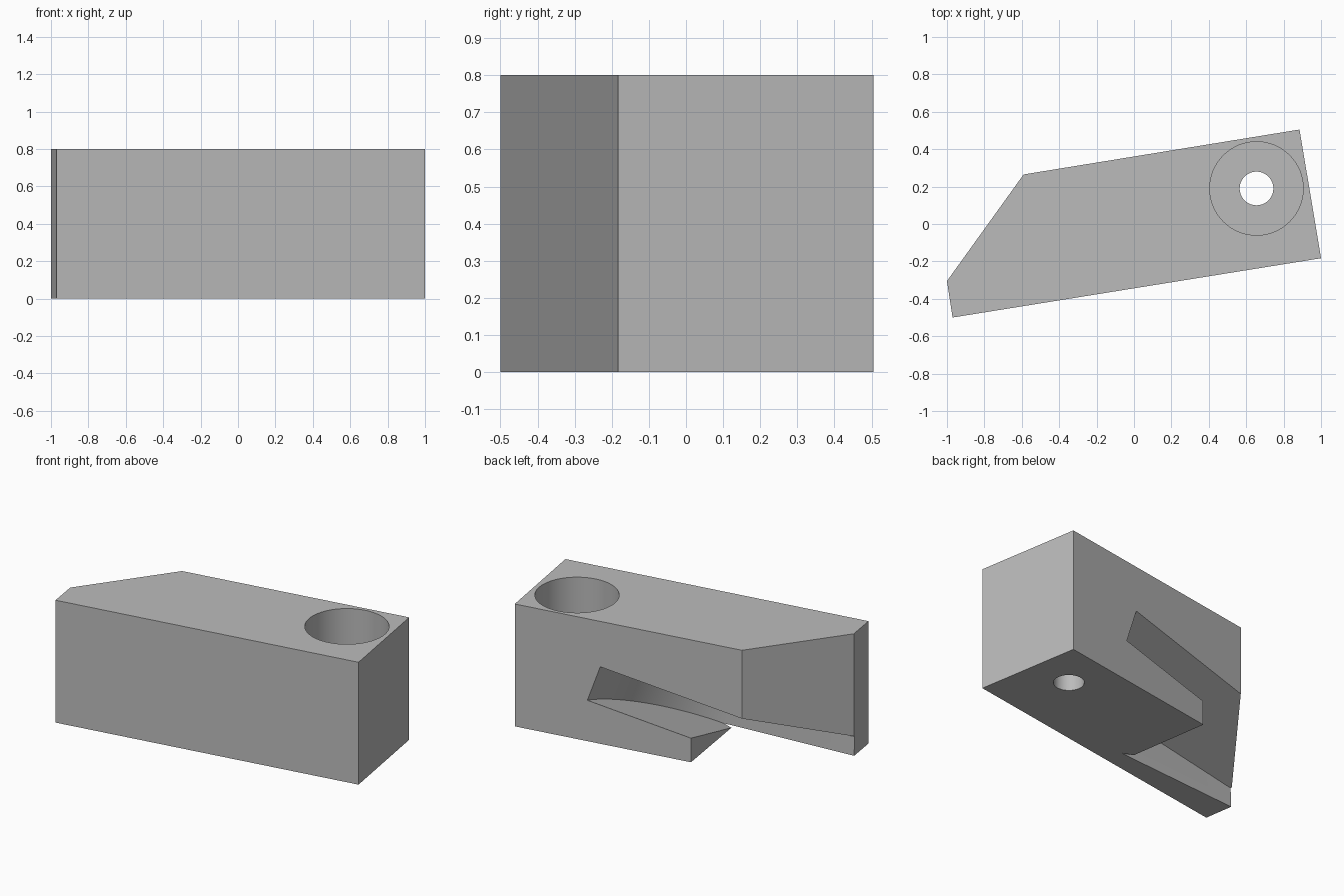
import bpy, bmesh, math
from mathutils import Vector, Matrix

cube = bpy.data.objects.get("Cube")
if cube:
    bpy.data.objects.remove(cube)

grey = bpy.data.materials.new("plain grey")
grey.use_nodes = True
colour = (0.5, 0.5, 0.5, 1)
grey.diffuse_color = colour
grey.node_tree.nodes["Principled BSDF"].inputs["Base Color"].default_value = colour

HEIGHT = 0.8
U = Vector((0.987, 0.158))   # long direction of the block
V = Vector((-0.158, 0.987))  # across the block


def prism(name, outline, bottom, top, lean=0.0):
    """Solid over an outline; bottom and top give z at each point."""
    bm = bmesh.new()
    low = [bm.verts.new((x, y, bottom(x, y))) for x, y in outline]
    high = [bm.verts.new((x - lean, y, top(x - lean, y))) for x, y in outline]
    bm.faces.new(low[::-1])
    bm.faces.new(high)
    n = len(outline)
    for i in range(n):
        j = (i + 1) % n
        bm.faces.new((low[i], low[j], high[j], high[i]))
    bmesh.ops.recalc_face_normals(bm, faces=bm.faces)
    mesh = bpy.data.meshes.new(name)
    bm.to_mesh(mesh)
    bm.free()
    mesh.materials.append(grey)
    obj = bpy.data.objects.new(name, mesh)
    bpy.context.collection.objects.link(obj)
    return obj


def level(z):
    return lambda x, y: z


def circle(cx, cy, r, n=64):
    return [(cx + r * math.cos(math.tau * i / n), cy + r * math.sin(math.tau * i / n))
            for i in range(n)]


def cut(target, cutter):
    cutter.hide_render = True
    mod = target.modifiers.new("cut", 'BOOLEAN')
    mod.operation = 'DIFFERENCE'
    mod.solver = 'EXACT'
    mod.object = cutter
    bpy.context.view_layer.objects.active = target
    bpy.ops.object.modifier_apply(modifier=mod.name)
    bpy.data.objects.remove(cutter)


def along_block(obj):
    """Turn from block directions (long, across) to world axes."""
    obj.data.transform(Matrix(((U.x, V.x, 0, 0), (U.y, V.y, 0, 0),
                               (0, 0, 1, 0), (0, 0, 0, 1))))
    return obj


# Main block with one bevelled corner
outline = [(-0.97, -0.5), (1, -0.183), (0.885, 0.505), (-0.59, 0.265), (-1, -0.305)]
block = prism("clamp_block", outline, level(0), level(HEIGHT))

# Counterbored bolt hole
cut(block, prism("bore_cutter", circle(0.655, 0.19, 0.25), level(0.4), level(1)))
cut(block, prism("hole_cutter", circle(0.655, 0.19, 0.09), level(-0.1), level(0.6)))


# Tilted slot with a rounded inner wall
def ceiling(u, v):
    return 0.337 + 0.16 * u + 0.29 * v


def slot_floor(u, v):
    return ceiling(u, v) - 0.25


arc = []
for i in range(25):
    a = math.radians(-95 + 100 * i / 24)
    arc.append((-0.15 + 0.629 * math.cos(a), 0.41 + 0.629 * math.sin(a)))
wall = [(-1.3, -0.122)] + arc
slot = wall + [(arc[-1][0], 0.7), (-1.3, 0.7)]
cut(block, along_block(prism("slot_cutter", slot, slot_floor, ceiling, 0.085)))

# Opening from the slot down through the underside
opening = [(-1.3, -0.122), (-0.21, -0.217), (-0.203, 0.7), (-1.3, 0.7)]
cut(block, along_block(prism("opening_cutter", opening, level(-0.2),
                             lambda u, v: ceiling(u, v) - 0.002)))

# Smooth round walls, crisp edges
bpy.ops.object.select_all(action='DESELECT')
block.select_set(True)
bpy.context.view_layer.objects.active = block
bpy.ops.object.shade_smooth_by_angle(angle=math.radians(30))
